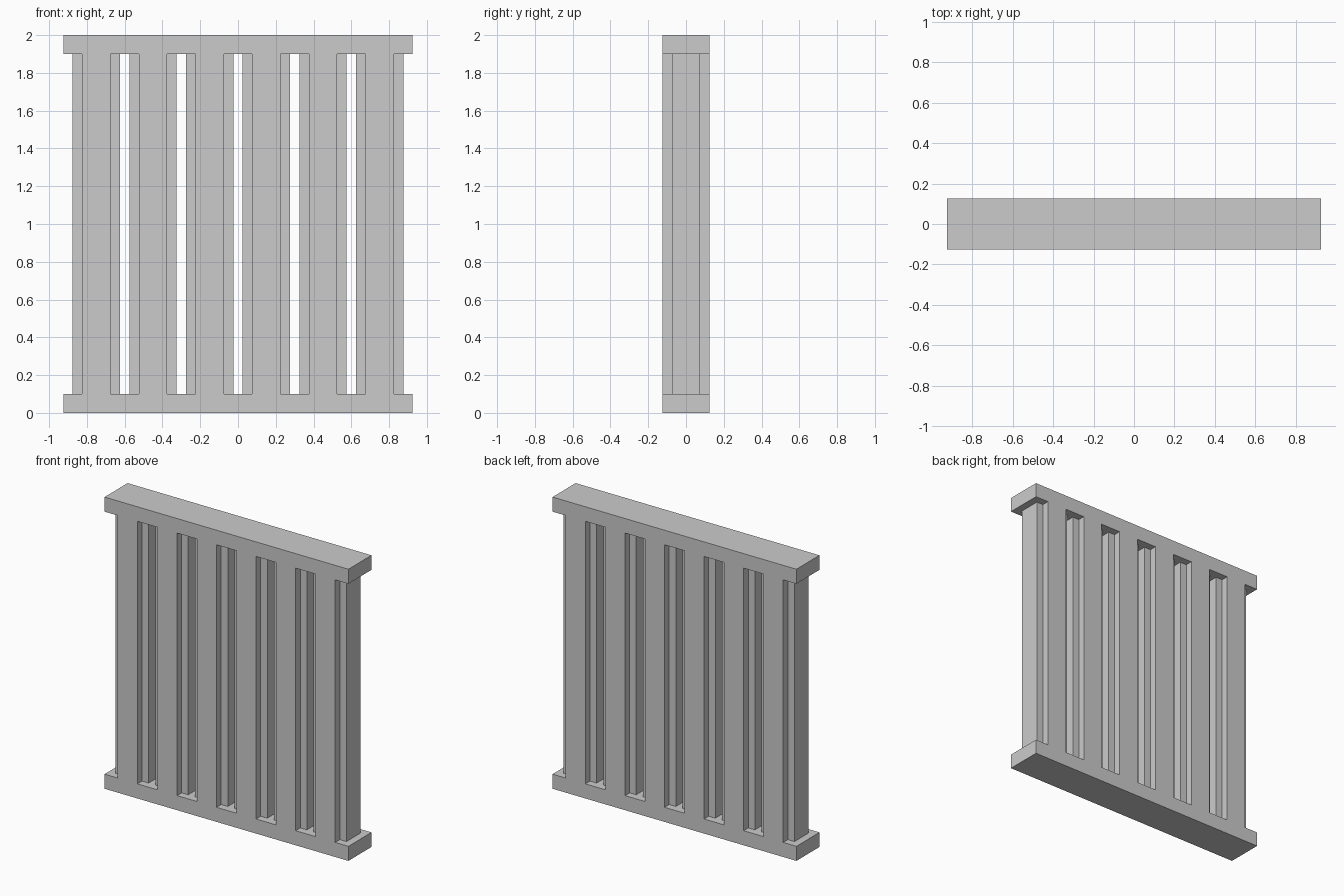
import bpy, bmesh

if "Cube" in bpy.data.objects:
    bpy.data.objects.remove(bpy.data.objects["Cube"])

H, RAIL_H = 2.0, 0.1
WIDE, NARROW = 0.125, 0.075


def extrude_profile(bm, pts, z0, z1):
    """Closed prism from an anticlockwise xy outline."""
    low = [bm.verts.new((x, y, z0)) for x, y in pts]
    high = [bm.verts.new((x, y, z1)) for x, y in pts]
    bm.faces.new(low[::-1])
    bm.faces.new(high)
    n = len(pts)
    for i in range(n):
        j = (i + 1) % n
        bm.faces.new((low[i], low[j], high[j], high[i]))


def make_object(name, bm):
    mesh = bpy.data.meshes.new(name)
    bm.to_mesh(mesh)
    bm.free()
    obj = bpy.data.objects.new(name, mesh)
    bpy.context.collection.objects.link(obj)
    return obj


# Top and bottom rails
bm = bmesh.new()
rail = [(-0.925, -WIDE), (0.925, -WIDE), (0.925, WIDE), (-0.925, WIDE)]
for z in (0, H - RAIL_H):
    extrude_profile(bm, rail, z, z + RAIL_H)
railing = make_object("railing", bm)

# Six plus-shaped balusters, let into the rails
a, b = NARROW, WIDE
plus = [(-a, -b), (a, -b), (a, -a), (b, -a), (b, a), (a, a),
        (a, b), (-a, b), (-a, a), (-b, a), (-b, -a), (-a, -a)]
bm = bmesh.new()
for i in range(6):
    cx = -0.75 + 0.3 * i
    extrude_profile(bm, [(cx + x, y) for x, y in plus], RAIL_H / 2, H - RAIL_H / 2)
balusters = make_object("balusters", bm)
balusters.hide_render = True

# Fuse into one solid so the flush faces are continuous
union = railing.modifiers.new("join_balusters", 'BOOLEAN')
union.operation = 'UNION'
union.solver = 'EXACT'
union.object = balusters
bpy.context.view_layer.objects.active = railing
bpy.ops.object.modifier_apply(modifier=union.name)
bpy.data.objects.remove(balusters)
